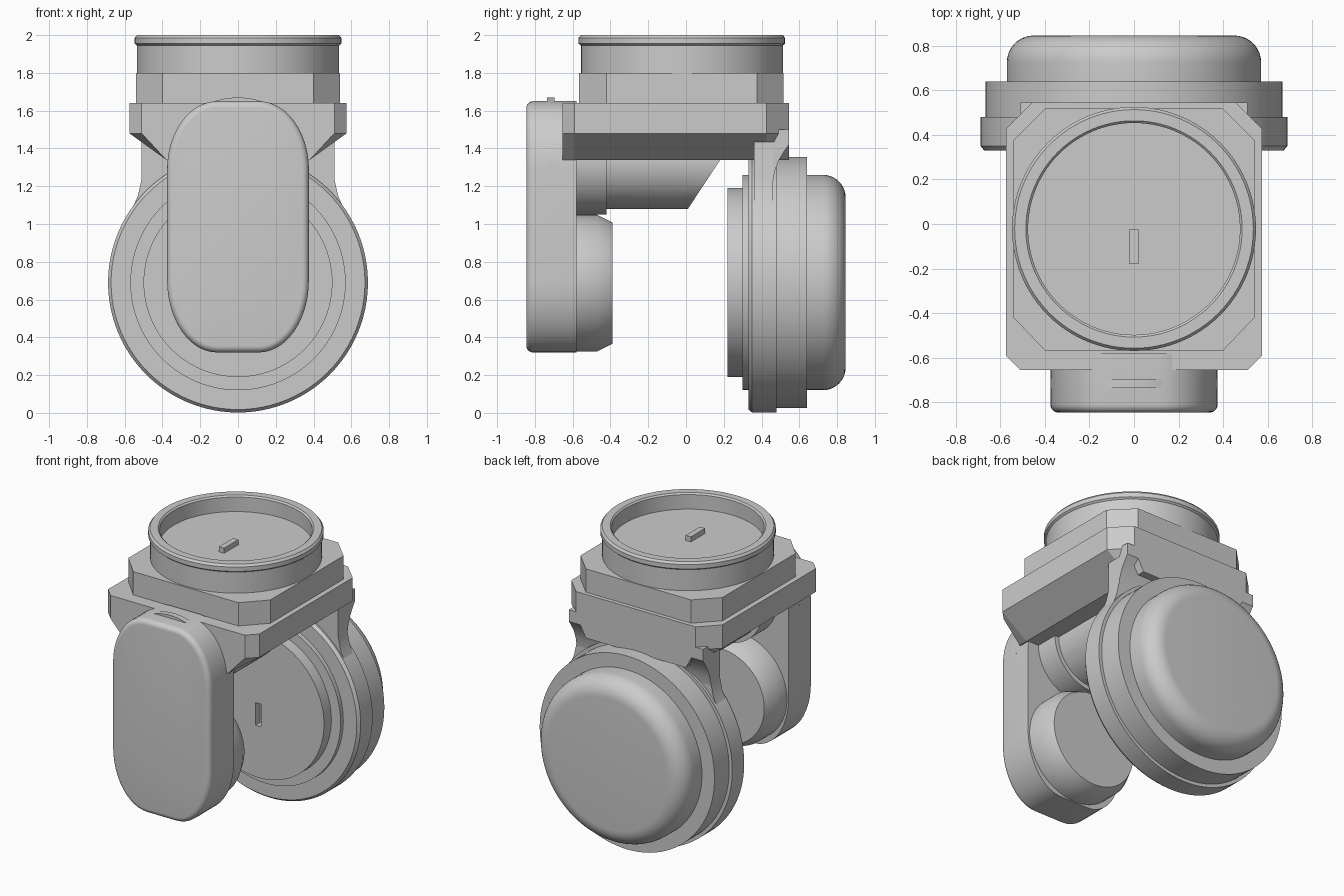
import bpy, bmesh, math

if "Cube" in bpy.data.objects:
    bpy.data.objects.remove(bpy.data.objects["Cube"])

grey = bpy.data.materials.new("plain_grey")
grey.diffuse_color = (0.6, 0.6, 0.6, 1)
grey.use_nodes = True
grey.node_tree.nodes["Principled BSDF"].inputs["Base Color"].default_value = grey.diffuse_color


def finish(name, bm, smooth=True):
    bmesh.ops.remove_doubles(bm, verts=bm.verts, dist=1e-5)
    bmesh.ops.recalc_face_normals(bm, faces=bm.faces)
    me = bpy.data.meshes.new(name)
    bm.to_mesh(me)
    bm.free()
    me.materials.append(grey)
    ob = bpy.data.objects.new(name, me)
    bpy.context.collection.objects.link(ob)
    if smooth:
        bpy.ops.object.select_all(action='DESELECT')
        ob.select_set(True)
        bpy.context.view_layer.objects.active = ob
        bpy.ops.object.shade_smooth_by_angle(angle=math.radians(30))
    return ob


def loft(name, rings, smooth=True):
    """Skin a stack of equal-length loops and cap both ends."""
    bm = bmesh.new()
    loops = [[bm.verts.new(p) for p in r] for r in rings]
    n = len(loops[0])
    for a, b in zip(loops, loops[1:]):
        for i in range(n):
            j = (i + 1) % n
            bm.faces.new((a[i], a[j], b[j], b[i]))
    bm.faces.new(loops[0])
    bm.faces.new(loops[-1])
    return finish(name, bm, smooth)


def turned(name, axis, centre, profile, n=96):
    """Lathe (radius, position) pairs; centre is y for axis z, z for axis y."""
    rings = []
    for r, h in profile:
        ring = []
        for i in range(n):
            t = 2 * math.pi * i / n
            c, s = r * math.cos(t), r * math.sin(t) + centre
            ring.append((c, s, h) if axis == 'z' else (c, h, s))
        rings.append(ring)
    return loft(name, rings)


def mirrored(half):
    """Close a right-hand outline across x = 0."""
    return half + [(-x, v) for x, v in reversed(half)]


def box(name, x0, x1, y0, y1, z0, z1):
    base = [(x0, y0), (x1, y0), (x1, y1), (x0, y1)]
    return loft(name, [[(x, y, z) for x, y in base] for z in (z0, z1)], False)


# Top coupling ring with recessed floor and key
turned("coupling_ring", 'z', -0.022, [
    (0.535, 1.78), (0.535, 1.945), (0.547, 1.955), (0.547, 1.985), (0.535, 2.0),
    (0.485, 2.0), (0.475, 1.99), (0.475, 1.89)])
box("coupling_key", -0.02, 0.02, -0.18, -0.025, 1.87, 1.925)

# Chamfered upper plate
upper = mirrored([(0.40, -0.567), (0.54, -0.42), (0.54, 0.375), (0.40, 0.517)])
loft("upper_plate", [[(x, y, z) for x, y in upper] for z in (1.6, 1.8)], False)

# Main plate with undercut sides
main = mirrored([(0.51, -0.655), (0.575, -0.59), (0.575, 0.425), (0.455, 0.545)])
under = mirrored([(0.38, -0.655), (0.38, -0.59), (0.38, 0.425), (0.38, 0.545)])
loft("main_plate", [[(x, y, 1.64) for x, y in main],
                    [(x, y, 1.48) for x, y in main],
                    [(x, y, 1.34) for x, y in under]], False)

# Rear bracket flowing into the disc, and its flared top
neck = mirrored([(0.64, 0.75), (0.61, 0.98), (0.565, 1.07), (0.53, 1.15),
                 (0.51, 1.24), (0.51, 1.5)])
loft("rear_bracket", [[(x, y, z) for x, z in neck] for y in (0.36, 0.46)])
flare = [(0.40, 1.5), (0.545, 1.5), (0.545, 1.42), (0.52, 1.385), (0.49, 1.335),
         (0.47, 1.28), (0.46, 1.22), (0.40, 1.22)]
loft("bracket_flare", [[(x, y, z) for y, z in flare] for x in (-0.51, 0.51)])

# Rear joint disc: stepped face, rings and rounded cap
cap = [(0.45 + 0.12 * math.cos(t), 0.725 + 0.12 * math.sin(t))
       for t in [math.pi / 2 * i / 10 for i in range(11)]]
disc = turned("joint_disc", 'y', 0.69, [
    (0.50, 0.22), (0.50, 0.30), (0.57, 0.30), (0.57, 0.33), (0.672, 0.33),
    (0.688, 0.35), (0.688, 0.48), (0.665, 0.48), (0.665, 0.64), (0.57, 0.64)] + cap)

# Key slot cut in the disc face
slot = box("slot_cutter", -0.02, 0.02, 0.15, 0.27, 0.545, 0.70)
slot.hide_render = True
slot.hide_set(True)
cut = disc.modifiers.new("key_slot", 'BOOLEAN')
cut.operation = 'DIFFERENCE'
cut.solver = 'EXACT'
cut.object = slot


# Front arm: rounded slab with softened front edge
def arm_outline(inset):
    half = []
    for cz, rz, start in ((0.70, 0.38, -90), (1.29, 0.36, 0)):
        for i in range(13):
            t = math.radians(start + 90 * i / 12)
            half.append((0.11 + (0.265 - inset) * math.cos(t),
                         cz + (rz - inset) * math.sin(t)))
    return mirrored(half)


steps = [math.pi / 2 * i / 6 for i in range(7)]
rings = [(0.0, -0.58)] + [(0.035 * (1 - math.cos(t)), -0.81 - 0.035 * math.sin(t))
                          for t in steps]
loft("front_arm", [[(x, y, z) for x, z in arm_outline(i)] for i, y in rings])
turned("arm_rim", 'y', 1.295, [(0.375, -0.735), (0.375, -0.695)])

# Horizontal shaft with slanted end, under the main plate
shaft = []
for end in (False, True):
    ring = []
    for i in range(64):
        t = 2 * math.pi * i / 64
        z = 1.34 + 0.26 * math.sin(t)
        ring.append((0.26 * math.cos(t), 0.01 + (z - 1.08) * 0.66 if end else -0.6, z))
    shaft.append(ring)
loft("shaft", shaft)
turned("shaft_collar", 'y', 1.34, [(0.29, -0.6), (0.29, -0.42)])

# Small roller facing the disc
turned("roller", 'y', 0.687, [(0.362, -0.6), (0.362, -0.47), (0.322, -0.39)])
